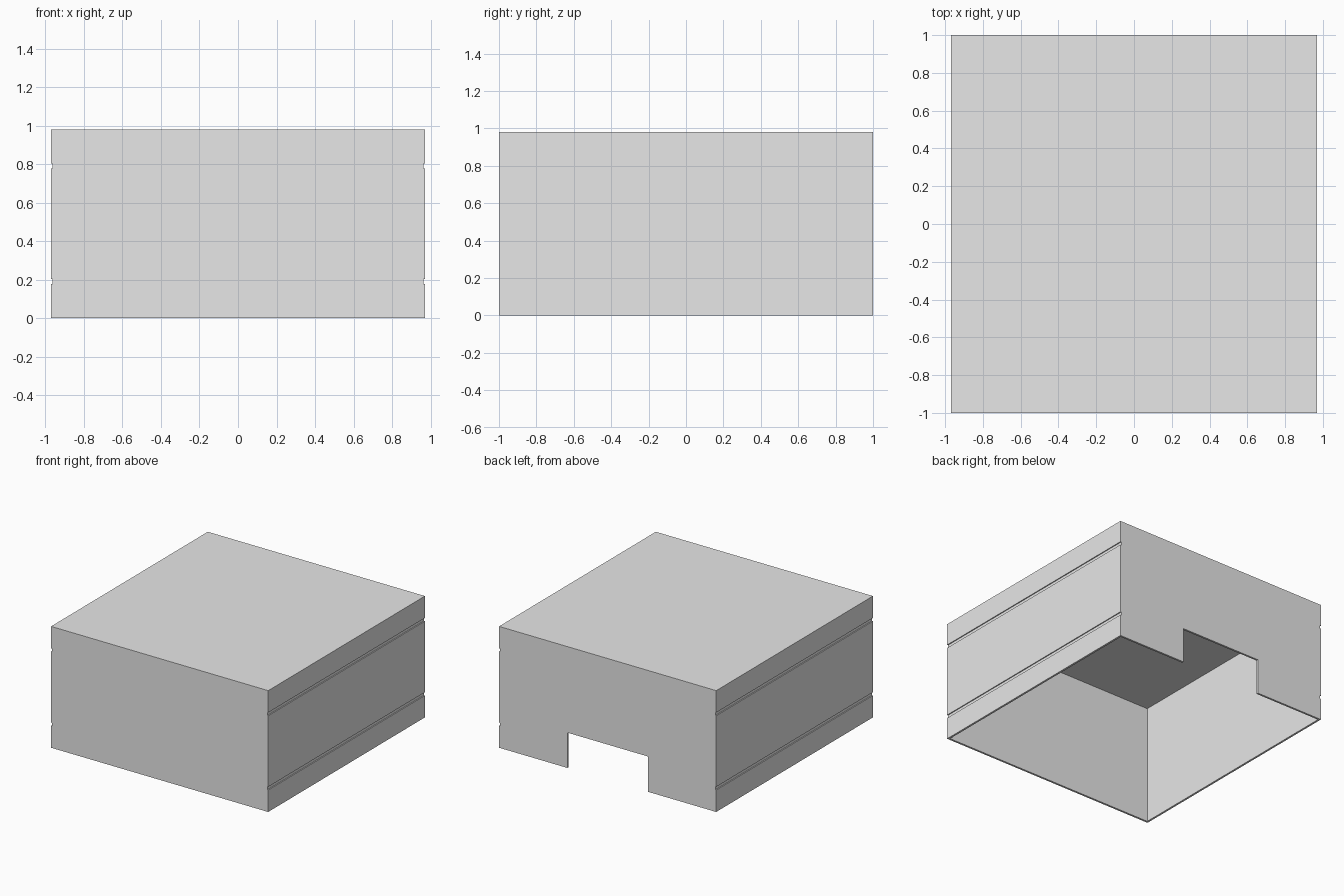
import bpy
import bmesh

W, D, H = 0.97, 1.0, 0.98      # half width, half depth, height
WALL = 0.016                   # shell thickness
GROOVE_DEPTH, GROOVE_HALF = 0.008, 0.013
GROOVE_HEIGHTS = (0.19, 0.79)
NOTCH_HALF, NOTCH_TOP = 0.36, 0.285

default = bpy.data.objects.get("Cube")
if default:
    bpy.data.objects.remove(default, do_unlink=True)

grey = bpy.data.materials.new("plain grey")
grey.use_nodes = True
grey.diffuse_color = (0.8, 0.8, 0.8, 1)
grey.node_tree.nodes["Principled BSDF"].inputs["Base Color"].default_value = (0.8, 0.8, 0.8, 1)


def extrude_profile(name, profile, y0, y1):
    """Extrude a closed x-z outline from y0 to y1."""
    bm = bmesh.new()
    face = bm.faces.new([bm.verts.new((x, y0, z)) for x, z in profile])
    grown = bmesh.ops.extrude_face_region(bm, geom=[face])
    moved = [v for v in grown["geom"] if isinstance(v, bmesh.types.BMVert)]
    bmesh.ops.translate(bm, verts=moved, vec=(0, y1 - y0, 0))
    bmesh.ops.recalc_face_normals(bm, faces=bm.faces)
    mesh = bpy.data.meshes.new(name)
    bm.to_mesh(mesh)
    bm.free()
    mesh.materials.append(grey)
    obj = bpy.data.objects.new(name, mesh)
    bpy.context.collection.objects.link(obj)
    return obj


def rectangle(half, z0, z1):
    return [(-half, z0), (half, z0), (half, z1), (-half, z1)]


# Outer outline: right edge with its two grooves, mirrored for the left edge
edge = [(W, 0)]
for z in GROOVE_HEIGHTS:
    lo, hi, inner = z - GROOVE_HALF, z + GROOVE_HALF, W - GROOVE_DEPTH
    edge += [(W, lo), (inner, lo), (inner, hi), (W, hi)]
edge.append((W, H))
outline = edge + [(-x, z) for x, z in reversed(edge)]
cover = extrude_profile("box_cover", outline, -D, D)

# Hollow interior open at the bottom, and the notch in the back wall
cutters = [
    extrude_profile("interior_cutter", rectangle(W - WALL, -0.2, H - WALL), WALL - D, D - WALL),
    extrude_profile("notch_cutter", rectangle(NOTCH_HALF, -0.1, NOTCH_TOP), D - 0.2, D + 0.2),
]
bpy.context.view_layer.objects.active = cover
for cutter in cutters:
    cutter.hide_render = True
    cut = cover.modifiers.new(cutter.name, "BOOLEAN")
    cut.operation = "DIFFERENCE"
    cut.solver = "EXACT"
    cut.object = cutter
    bpy.ops.object.modifier_apply(modifier=cut.name)
    bpy.data.objects.remove(cutter, do_unlink=True)
